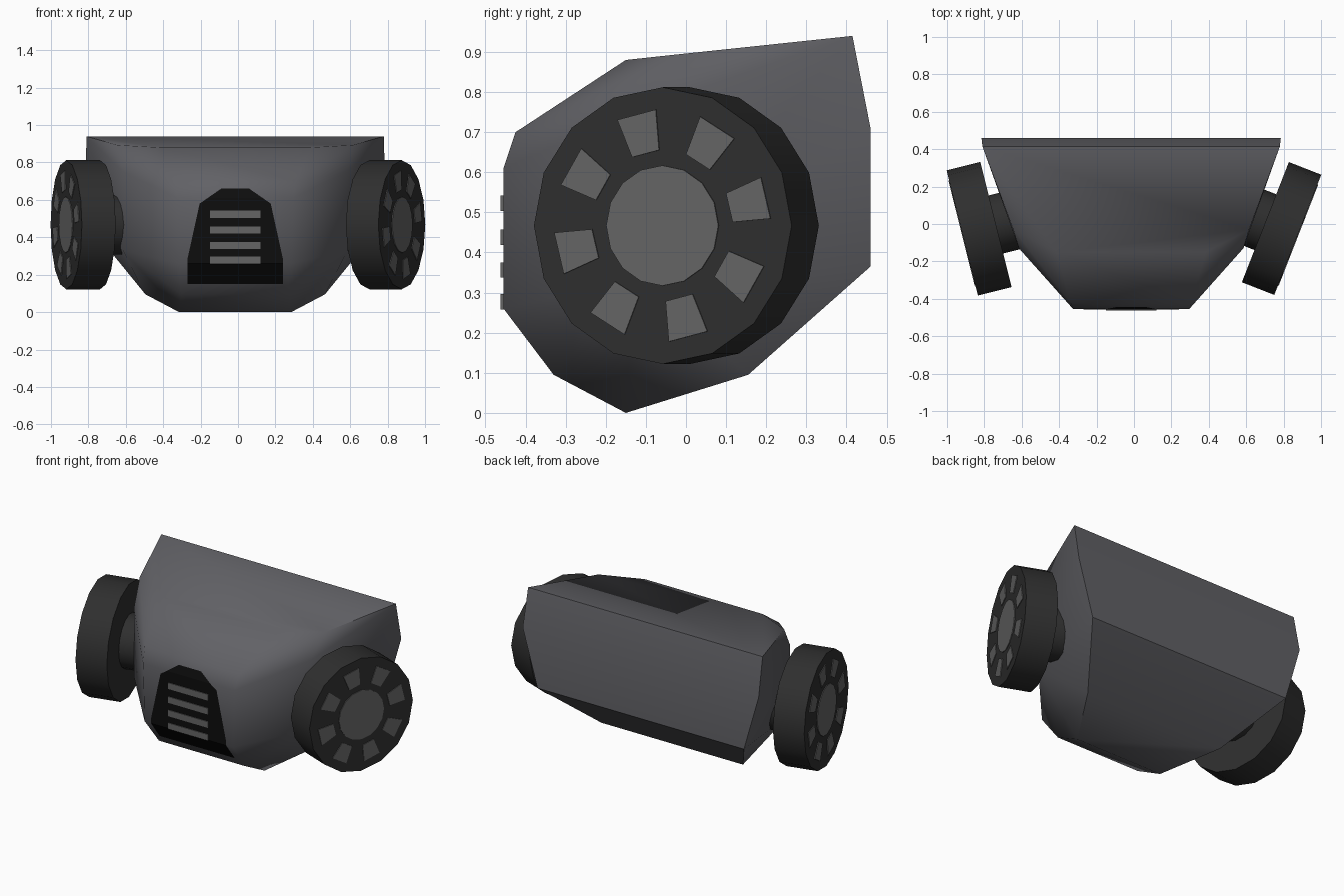
import bpy, bmesh
from math import pi, sin, cos, radians
from mathutils import Vector, Matrix

if "Cube" in bpy.data.objects:
    bpy.data.objects.remove(bpy.data.objects["Cube"])

CX = -0.015  # body centre line


def material(name, v, blue=0.0):
    m = bpy.data.materials.new(name)
    m.diffuse_color = (v, v, v + blue, 1)
    m.use_nodes = True
    m.node_tree.nodes["Principled BSDF"].inputs["Base Color"].default_value = m.diffuse_color
    return m


shell_mat = material("shell_grey", 0.12, 0.012)
tyre_mat = material("dark_rubber", 0.028)
pad_mat = material("mid_grey", 0.13)
black_mat = material("black_panel", 0.004)


def finish(bm, name, mat, smooth=None):
    bmesh.ops.recalc_face_normals(bm, faces=bm.faces)
    me = bpy.data.meshes.new(name)
    bm.to_mesh(me)
    bm.free()
    ob = bpy.data.objects.new(name, me)
    bpy.context.collection.objects.link(ob)
    me.materials.append(mat)
    if smooth:
        bpy.ops.object.select_all(action='DESELECT')
        ob.select_set(True)
        bpy.context.view_layer.objects.active = ob
        bpy.ops.object.shade_smooth_by_angle(angle=radians(smooth))
    return ob


def add_prism(bm, pts, z0, z1, mat):
    """Extrude a 2D outline from z0 to z1 in the frame given by mat."""
    lo = [bm.verts.new(mat @ Vector((x, y, z0))) for x, y in pts]
    hi = [bm.verts.new(mat @ Vector((x, y, z1))) for x, y in pts]
    bm.faces.new(lo[::-1])
    bm.faces.new(hi)
    n = len(pts)
    for i in range(n):
        j = (i + 1) % n
        bm.faces.new((lo[i], lo[j], hi[j], hi[i]))


def ring(r, n):
    return [(r * cos(2 * pi * i / n), r * sin(2 * pi * i / n)) for i in range(n)]


# Body shell: faceted hull, half the corner points mirrored across the centre
half = [
    (.40, -.15, .88), (.63, -.03, .893), (.795, .415, .94),    # top rim
    (.80, .46, .71), (.70, .46, .365), (.48, .155, .095),      # back and underside
    (.30, -.15, 0), (.29, -.33, .095), (.30, -.455, .26),      # keel and lower front
    (.31, -.455, .61), (.32, -.425, .70),                      # upper front
    (.60, -.13, .33), (.60, -.13, .75),                        # side corners
]
bm = bmesh.new()
for x, y, z in half:
    for s in (1, -1):
        bm.verts.new((CX + s * x, y, z))
bmesh.ops.convex_hull(bm, input=bm.verts)
bmesh.ops.dissolve_limit(bm, angle_limit=radians(1), verts=bm.verts, edges=bm.edges)
finish(bm, "body_shell", shell_mat, 48)

# Grille panel: rows of (z, half width, y) that follow the front of the shell
rows = [(.15, .255, -.371), (.26, .255, -.455), (.285, .255, -.455),
        (.58, .19, -.455), (.61, .147, -.455), (.66, .075, -.440)]
bm = bmesh.new()
strip = [[bm.verts.new((CX + s * w, y - .003, z)) for s in (-1, 1)] for z, w, y in rows]
for a, b in zip(strip, strip[1:]):
    bm.faces.new((a[0], a[1], b[1], b[0]))
panel = finish(bm, "grille_panel", black_mat)

# Grille slats
bm = bmesh.new()
for z in (.277, .356, .438, .523):
    m = Matrix.Translation((CX, -.457, z)) @ Matrix.Diagonal((.27, .012, .038, 1))
    bmesh.ops.create_cube(bm, size=1, matrix=m)
finish(bm, "grille_slats", pad_mat)


# Side discs, each with stub axle, hub cap and eight pads
def side_disc(side, centre, normal):
    n = Vector(normal).normalized()
    up = Vector((0, 0, 1))
    frame = Matrix((up.cross(n), up, n)).transposed().to_4x4()
    frame.translation = centre
    t = .093

    bm = bmesh.new()
    add_prism(bm, ring(.345, 16), -t, t, frame)
    finish(bm, side + "_disc", tyre_mat, 30)

    bm = bmesh.new()
    add_prism(bm, ring(.16, 16), -.25, -t + .01, frame)
    finish(bm, side + "_axle", tyre_mat, 30)

    bm = bmesh.new()
    add_prism(bm, ring(.15, 16), t - .01, t + .004, frame)
    finish(bm, side + "_hub_cap", pad_mat)

    bm = bmesh.new()
    pad = [(.185, -.037), (.285, -.053), (.285, .053), (.185, .037)]
    for i in range(8):
        turn = Matrix.Rotation(radians(14 + 45 * i), 4, 'Z')
        add_prism(bm, pad, t - .01, t + .004, frame @ turn)
    finish(bm, side + "_disc_pads", pad_mat)


side_disc("left", (-.828, -.025, .467), (-.97, -.243, 0))
side_disc("right", (.789, -.024, .467), (.931, -.364, 0))
